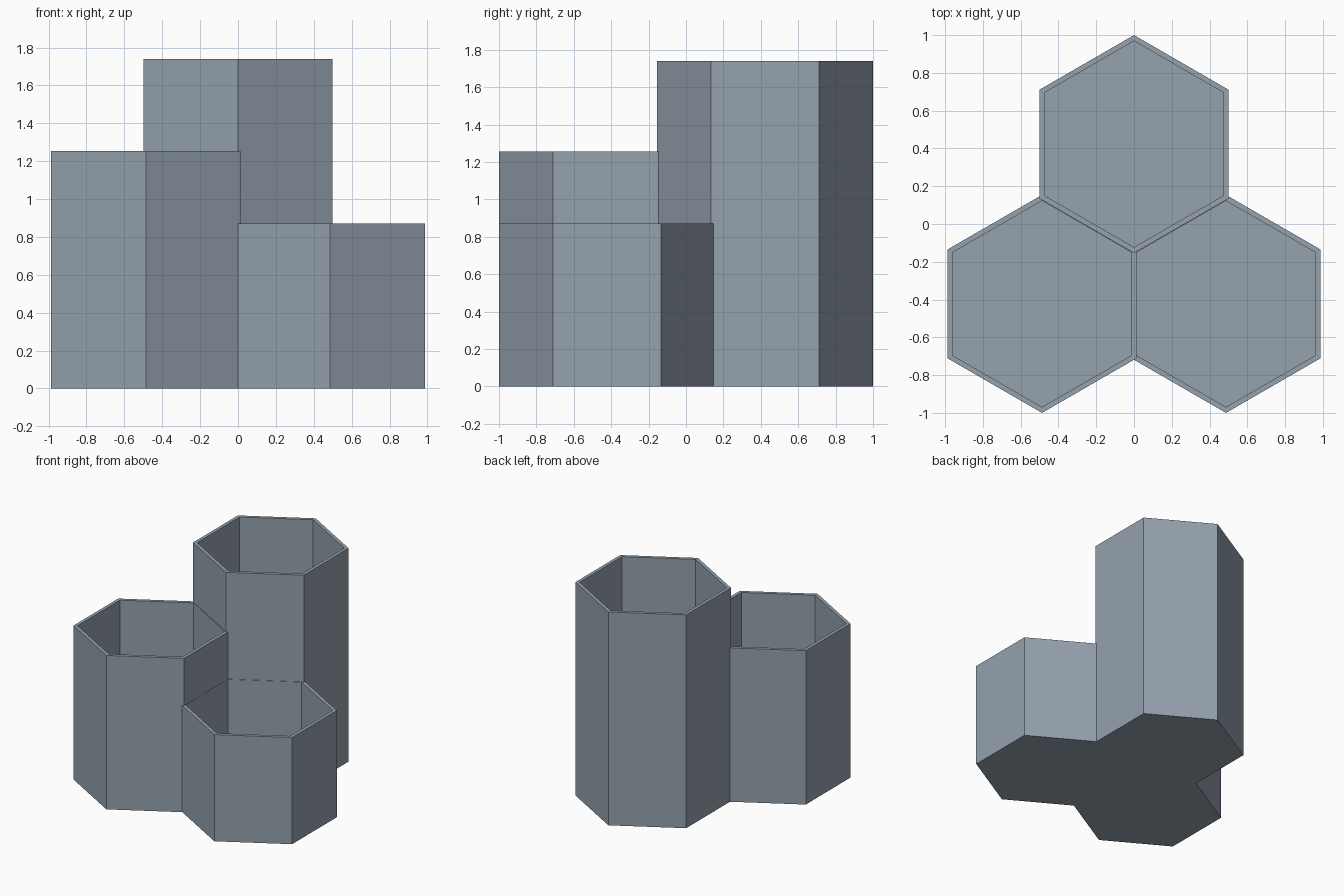
import bpy
import bmesh
from math import radians
from mathutils import Matrix

RADIUS = 0.577   # hexagon corner radius
WALL = 0.027     # wall thickness
FLOOR = 0.03     # floor thickness

cube = bpy.data.objects.get("Cube")
if cube:
    bpy.data.objects.remove(cube, do_unlink=True)

# Single material
grey = bpy.data.materials.new("slate_grey")
grey.use_nodes = True
colour = (0.30, 0.36, 0.42, 1)
grey.diffuse_color = colour
grey.node_tree.nodes["Principled BSDF"].inputs["Base Color"].default_value = colour


def hex_cup(name, x, y, height):
    """Open hexagonal cup standing on z = 0, with corners facing front and back."""
    bm = bmesh.new()
    bmesh.ops.create_cone(
        bm, cap_ends=True, segments=6, radius1=RADIUS, radius2=RADIUS, depth=height,
        matrix=Matrix.Translation((0, 0, height / 2)))
    # Turn the prism so that a corner lies on the y axis
    corner = max(bm.verts, key=lambda v: v.co.y)
    if abs(corner.co.x) > 0.01:
        bmesh.ops.rotate(bm, verts=bm.verts, matrix=Matrix.Rotation(radians(30), 3, "Z"))
    bm.normal_update()

    # Inset the top for the rim, then sink it to form the cavity
    top = max(bm.faces, key=lambda f: f.calc_center_median().z)
    bmesh.ops.inset_region(bm, faces=[top], thickness=WALL, use_even_offset=True)
    sunk = bmesh.ops.extrude_discrete_faces(bm, faces=[top])["faces"]
    for face in sunk:
        for vert in face.verts:
            vert.co.z = FLOOR
    bmesh.ops.recalc_face_normals(bm, faces=bm.faces)

    mesh = bpy.data.meshes.new(name)
    bm.to_mesh(mesh)
    bm.free()
    mesh.materials.append(grey)
    cup = bpy.data.objects.new(name, mesh)
    cup.location = (x, y, 0)
    bpy.context.collection.objects.link(cup)


# Three cups of stepped height
hex_cup("tall_cup", 0, 0.423, 1.74)
hex_cup("medium_cup", -0.487, -0.423, 1.255)
hex_cup("short_cup", 0.487, -0.423, 0.87)
